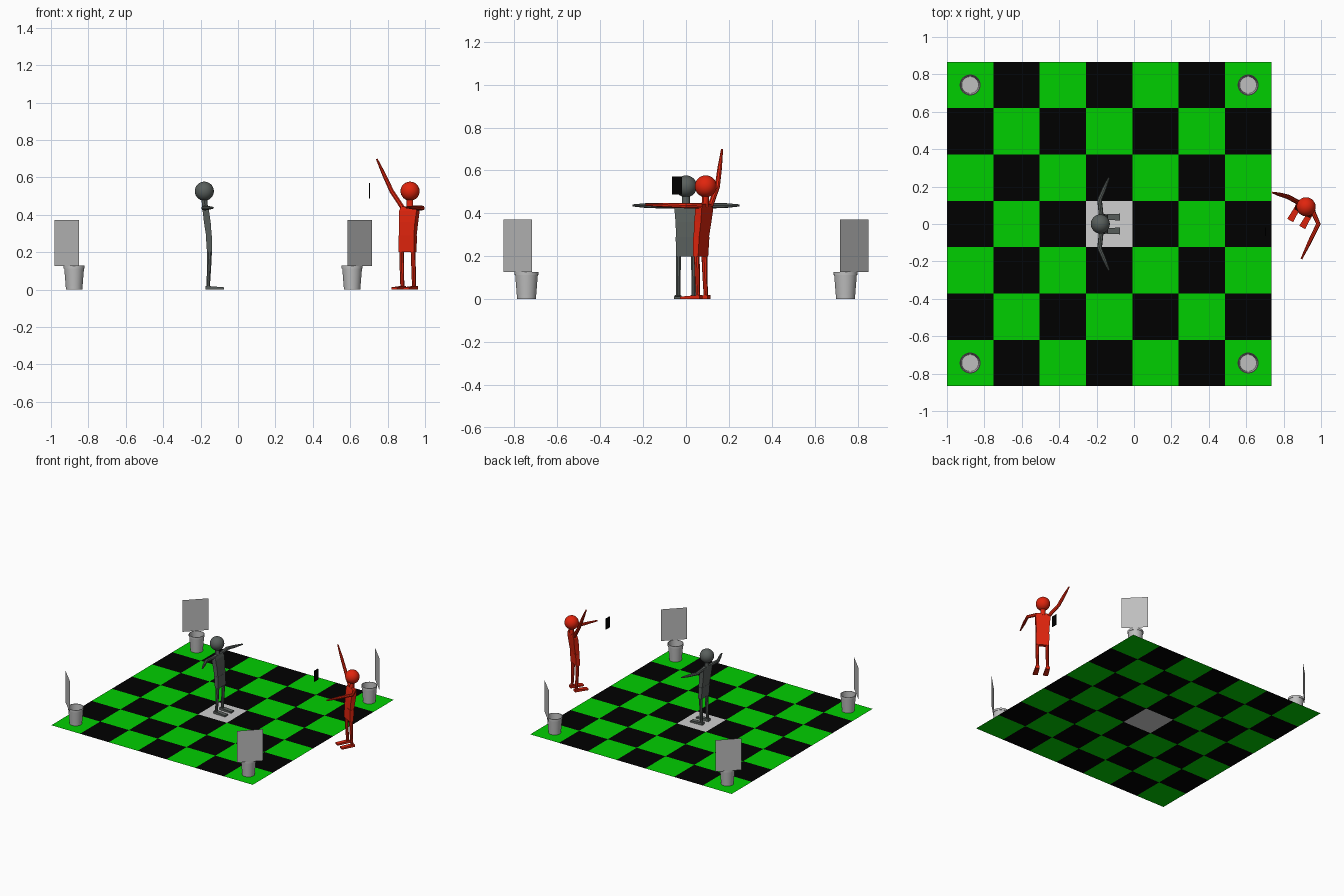
import bpy, bmesh, math
from mathutils import Vector, Matrix

if "Cube" in bpy.data.objects:
    bpy.data.objects.remove(bpy.data.objects["Cube"])


def material(name, *rgb):
    m = bpy.data.materials.new(name)
    m.diffuse_color = (*rgb, 1)
    m.use_nodes = True
    m.node_tree.nodes["Principled BSDF"].inputs["Base Color"].default_value = m.diffuse_color
    return m


GREEN = material("bright green", 0.0, 0.62, 0.0)
BLACK = material("black", 0.0, 0.0, 0.0)
WHITE = material("off white", 0.62, 0.62, 0.62)
GREY = material("light grey", 0.52, 0.52, 0.52)
SLATE = material("slate grey", 0.10, 0.115, 0.108)
RED = material("red", 0.75, 0.018, 0.004)


def finish(name, bm, mats, matrix=None, smooth=False, solid=True):
    if solid:
        bmesh.ops.recalc_face_normals(bm, faces=bm.faces[:])
    me = bpy.data.meshes.new(name)
    bm.to_mesh(me)
    bm.free()
    ob = bpy.data.objects.new(name, me)
    bpy.context.collection.objects.link(ob)
    for m in mats:
        me.materials.append(m)
    if matrix:
        ob.matrix_world = matrix
    if smooth:
        bpy.ops.object.select_all(action='DESELECT')
        ob.select_set(True)
        bpy.context.view_layer.objects.active = ob
        bpy.ops.object.shade_smooth_by_angle(angle=math.radians(40))
    return ob


def skin(bm, rings):
    """Bridge rings of points and cap both ends."""
    loops = [[bm.verts.new(p) for p in r] for r in rings]
    n = len(loops[0])
    for a, b in zip(loops, loops[1:]):
        for i in range(n):
            j = (i + 1) % n
            bm.faces.new((a[i], a[j], b[j], b[i]))
    bm.faces.new(loops[0][::-1])
    bm.faces.new(loops[-1])


def loft(name, sections, sides, mat, matrix, smooth=False):
    """Stack of horizontal sections: (x, y, z, half depth, half width)."""
    bm = bmesh.new()
    k = 1 / math.cos(math.pi / sides)
    rings = []
    for x, y, z, hx, hy in sections:
        angles = [2 * math.pi * (i + 0.5) / sides for i in range(sides)]
        rings.append([(x + k * hx * math.cos(a), y + k * hy * math.sin(a), z) for a in angles])
    skin(bm, rings)
    return finish(name, bm, [mat], matrix, smooth)


def limb(name, path, radii, mat, matrix, sides=8):
    """Tapered tube along a path."""
    pts = [Vector(p) for p in path]
    bm = bmesh.new()
    rings = []
    for i, (p, r) in enumerate(zip(pts, radii)):
        t = (pts[min(i + 1, len(pts) - 1)] - pts[max(i - 1, 0)]).normalized()
        u = t.cross(Vector((1, 0, 0))).normalized()
        v = t.cross(u)
        rings.append([p + r * (math.cos(a) * u + math.sin(a) * v)
                      for a in (2 * math.pi * k / sides for k in range(sides))])
    skin(bm, rings)
    return finish(name, bm, [mat], matrix, True)


# Checkered floor, seven by seven tiles with a pale centre
CX, HALF, N = -0.133, 0.867, 7
TILE = 2 * HALF / N
bm = bmesh.new()
bmesh.ops.create_grid(bm, x_segments=N, y_segments=N, size=HALF)
for f in bm.faces:
    c = f.calc_center_median()
    i, j = int((c.x + HALF) / TILE), int((c.y + HALF) / TILE)
    f.material_index = 2 if (i, j) == (3, 3) else (i + j) % 2
finish("checkered_floor", bm, [GREEN, BLACK, WHITE], Matrix.Translation((CX, 0, 0)), solid=False)

# Corner buckets, each with an upright panel on its outer rim
for sx in (-1, 1):
    for sy in (-1, 1):
        place = Matrix.Translation((CX + sx * 3 * TILE, sy * 3 * TILE, 0)) \
            @ Matrix.Rotation(math.atan2(sy, sx), 4, 'Z')
        profile = [(0.044, 0.001), (0.053, 0.112), (0.056, 0.112), (0.056, 0.128),
                   (0.052, 0.128), (0.045, 0.012)]
        bm = bmesh.new()
        skin(bm, [[(r * math.cos(a), r * math.sin(a), z)
                   for a in (2 * math.pi * k / 28 for k in range(28))] for r, z in profile])
        finish("bucket", bm, [GREY], place, True)
        bm = bmesh.new()
        bm.faces.new([bm.verts.new((0.057, y, z)) for y, z in
                      ((-0.093, 0.126), (0.093, 0.126), (0.093, 0.372), (-0.093, 0.372))])
        finish("panel", bm, [GREY], place, solid=False)


def figure(label, x, y, heading, mat, left_arm, right_arm):
    """Standing figure facing local +x; arms are local paths."""
    m = Matrix.Translation((x, y, 0)) @ Matrix.Rotation(math.radians(heading), 4, 'Z')
    # Head and neck
    bm = bmesh.new()
    bmesh.ops.create_uvsphere(bm, u_segments=24, v_segments=16, radius=0.051,
                              matrix=Matrix.Translation((0, 0, 0.526)))
    finish(label + "_head", bm, [mat], m, True)
    loft(label + "_neck", [(0.004, 0, 0.43, 0.016, 0.018), (0, 0, 0.49, 0.015, 0.017)], 10, mat, m, True)
    # Torso and hips
    loft(label + "_torso", [(0.024, 0, 0.29, 0.015, 0.046), (0.016, 0, 0.36, 0.018, 0.049),
                            (0.008, 0, 0.42, 0.017, 0.054), (0.005, 0, 0.444, 0.013, 0.046)], 4, mat, m)
    loft(label + "_hips", [(0.028, 0, 0.2, 0.014, 0.047), (0.024, 0, 0.29, 0.016, 0.048)], 4, mat, m)
    # Legs and feet
    for s, side in ((1, "left"), (-1, "right")):
        loft(f"{label}_{side}_leg", [(0.02, s * 0.036, 0.008, 0.009, 0.010), (0.025, s * 0.036, 0.11, 0.011, 0.011),
                                     (0.028, s * 0.035, 0.21, 0.013, 0.012)], 8, mat, m, True)
        bm = bmesh.new()
        bmesh.ops.create_cube(bm, size=1)
        for v in bm.verts:
            front, top = v.co.x > 0, v.co.z > 0
            v.co = (0.106 if front else 0.005, s * 0.037 + v.co.y * (0.036 if front else 0.028),
                    (0.012 if front else 0.02) if top else 0.001)
        finish(f"{label}_{side}_foot", bm, [mat], m)
    # Arms
    for side, path in (("left", left_arm), ("right", right_arm)):
        limb(f"{label}_{side}_arm", path, (0.013, 0.0125, 0.011, 0.005), mat, m)
    return m


def arm(shoulder, elbow, hand):
    s, e, h = map(Vector, (shoulder, elbow, hand))
    return [s, e, e.lerp(h, 0.5), h]


# Grey figure on the centre tile, both arms held out
left = arm((0.005, 0.04, 0.435), (-0.004, 0.13, 0.436), (0.046, 0.247, 0.437))
right = [Vector((p.x, -p.y, p.z)) for p in left]
figure("grey_figure", -0.18, 0, 0, SLATE, left, right)

# Red figure beside the floor, one arm raised and one reaching forward
rx, ry, turn = 0.92, 0.092, -120
inv = (Matrix.Translation((rx, ry, 0)) @ Matrix.Rotation(math.radians(turn), 4, 'Z')).inverted()


def local(*pts):
    return arm(*(inv @ Vector(p) for p in pts))


figure("red_figure", rx, ry, turn, RED,
       local((0.955, 0.07, 0.435), (0.986, 0.0, 0.436), (0.895, -0.187, 0.44)),
       local((0.885, 0.112, 0.43), (0.822, 0.146, 0.525), (0.742, 0.168, 0.698)))

# Thin black screen floating near the red figure
bm = bmesh.new()
bmesh.ops.create_cube(bm, size=1)
bmesh.ops.scale(bm, vec=(0.005, 0.046, 0.084), verts=bm.verts[:])
finish("floating_screen", bm, [BLACK], Matrix.Translation((0.702, -0.042, 0.529)))
